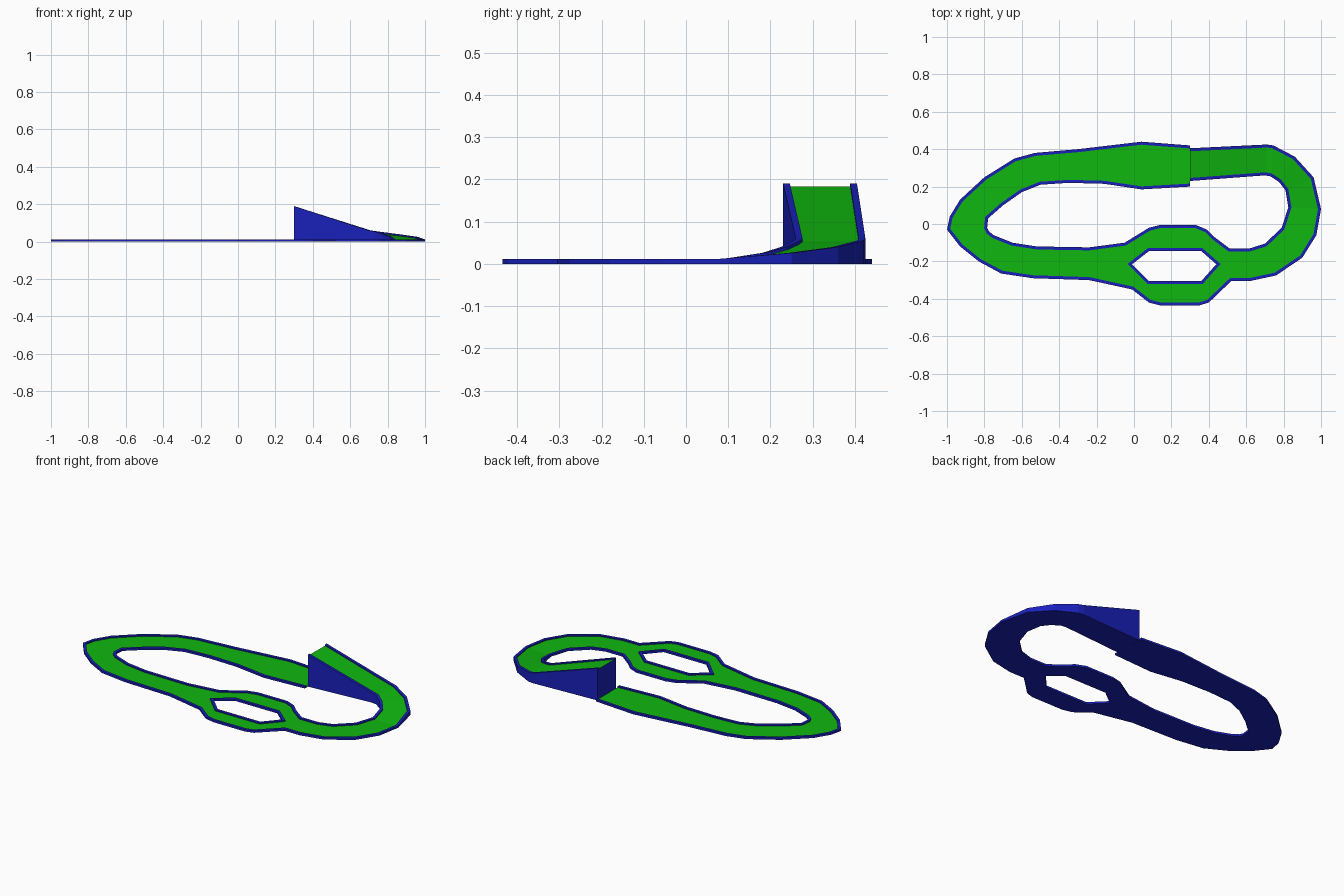
import bpy, bmesh
from mathutils import Vector

if "Cube" in bpy.data.objects:
    bpy.data.objects.remove(bpy.data.objects["Cube"])

RIM_W, RIM_Z, LIP = 0.016, 0.012, 0.007


def material(name, color):
    m = bpy.data.materials.new(name)
    m.diffuse_color = color
    m.use_nodes = True
    m.node_tree.nodes["Principled BSDF"].inputs["Base Color"].default_value = m.diffuse_color
    return m


blue = material("edge_blue", (0.01, 0.015, 0.5, 1))
green = material("surface_green", (0.005, 0.48, 0.005, 1))

# Stations clockwise from the jump lip: outer x, y, inner x, y, rim height
ramp_half = [
    (.30, .405, .30, .23, .19), (.71, .425, .70, .26, .06), (.745, .42, .73, .255, .055),
    (.86, .36, .775, .225, .040), (.96, .25, .81, .18, .026), (1.0, .08, .825, .09, RIM_Z),
    (.975, -.06, .79, -.02, RIM_Z), (.90, -.18, .70, -.105, RIM_Z),
    (.76, -.275, .62, -.13, RIM_Z), (.62, -.305, .56, -.13, RIM_Z),
    (.52, -.305, .51, -.13, RIM_Z)]
flat_half = [
    (-.01, -.35, -.05, -.10), (-.24, -.30, -.24, -.125), (-.54, -.29, -.52, -.12),
    (-.71, -.265, -.65, -.10), (-.83, -.20, -.75, -.06), (-.93, -.12, -.775, -.04),
    (-1.0, -.03, -.785, -.02), (-.985, .04, -.78, .03), (-.93, .13, -.70, .10),
    (-.80, .25, -.60, .17), (-.64, .35, -.50, .21), (-.53, .38, -.35, .22),
    (-.30, .40, -.16, .215), (.04, .44, .04, .185), (.30, .42, .30, .20)]
flat_half = [s + (RIM_Z,) for s in flat_half]


def flat(points):
    return [Vector((x, y, RIM_Z)) for x, y in points]


def side(stations, i):
    return [Vector((s[i], s[i + 1], s[4])) for s in stations]


# Fork outlines and the hexagonal island hole
fork_in = flat([(.43, -.07), (.39, -.03), (.33, -.005), (.14, -.005), (.08, -.02)])
fork_out = flat([(.40, -.42), (.35, -.435), (.14, -.435), (.08, -.42)])
hole = flat([(.44, -.215), (.36, -.145), (.08, -.145), (-.01, -.215), (.08, -.305), (.36, -.305)])

n = len(ramp_half)
outer = side(ramp_half, 0) + fork_out + side(flat_half, 0)
inner = side(ramp_half, 2) + fork_in + side(flat_half, 2)


def offset(line, dist, closed=False):
    """Mitred offset to the left of the travel direction."""
    out, last = [], len(line) - 1
    for i, p in enumerate(line):
        a = line[i - 1] if i or closed else None
        b = line[(i + 1) % len(line)] if i < last or closed else None
        dirs = [(q - r).to_2d().normalized() for q, r in ((p, a), (b, p)) if q is not None and r is not None]
        norms = [Vector((-d.y, d.x)) for d in dirs]
        m = sum(norms, Vector((0, 0))).normalized()
        k = dist / max(m.dot(norms[0]), 0.5)
        out.append(p + Vector((m.x * k, m.y * k, 0)))
    return out


def build(name, polygons, top_mat, drop=0.0):
    """Solid from top polygons, walled straight down to the ground."""
    bm = bmesh.new()
    for poly in polygons:
        bm.faces.new([bm.verts.new((p.x, p.y, p.z - drop)) for p in poly])
    bmesh.ops.remove_doubles(bm, verts=bm.verts, dist=1e-5)
    bmesh.ops.recalc_face_normals(bm, faces=bm.faces)
    tops = bm.faces[:]
    if sum(f.normal.z for f in tops) < 0:
        bmesh.ops.reverse_faces(bm, faces=tops)
    for f in tops:
        f.material_index = 1
    ext = bmesh.ops.extrude_face_region(bm, geom=tops, use_keep_orig=True)
    new_faces = [g for g in ext["geom"] if isinstance(g, bmesh.types.BMFace)]
    for g in ext["geom"]:
        if isinstance(g, bmesh.types.BMVert):
            g.co.z = 0
    for f in bm.faces:
        f.material_index = 0
    for f in tops:
        f.material_index = 1
    bmesh.ops.recalc_face_normals(bm, faces=bm.faces)
    mesh = bpy.data.meshes.new(name)
    bm.to_mesh(mesh)
    bm.free()
    mesh.materials.append(blue)
    mesh.materials.append(top_mat)
    ob = bpy.data.objects.new(name, mesh)
    bpy.context.collection.objects.link(ob)


def strip(a, b, closed=False):
    pairs = list(zip(a, b))
    nxt = pairs[1:] + pairs[:1] if closed else pairs[1:]
    return [(p[0], q[0], q[1], p[1]) for p, q in zip(pairs, nxt)]


# Thin raised rims
build("outer_rim", strip(outer, offset(outer, -RIM_W)), blue)
build("inner_rim", strip(inner, offset(inner, RIM_W)), blue)
build("hole_rim", strip(hole, offset(hole, -RIM_W, True), True), blue)

# Driving surface, edges tucked under the rims
o, i, h = offset(outer, -RIM_W / 2), offset(inner, RIM_W / 2), offset(hole, -RIM_W / 2, True)
no, ni = n + len(fork_out), n + len(fork_in)
polys = strip(o[:n], i[:n]) + strip(o[no:], i[ni:])
polys += [(o[n - 1], i[n - 1], h[0]), (i[ni], o[no], h[3])]
# upper branch around the island
polys += strip(i[n - 1:ni + 1],
               [h[0], h[0].lerp(h[1], .3), h[0].lerp(h[1], .6), h[1], h[2], h[2].lerp(h[3], .4), h[3]])
# lower branch around the island
polys += strip(o[n - 1:no + 1],
               [h[0], h[0].lerp(h[5], .6), h[5], h[4], h[4].lerp(h[3], .4), h[3]])
build("track_surface", polys, green, LIP)
